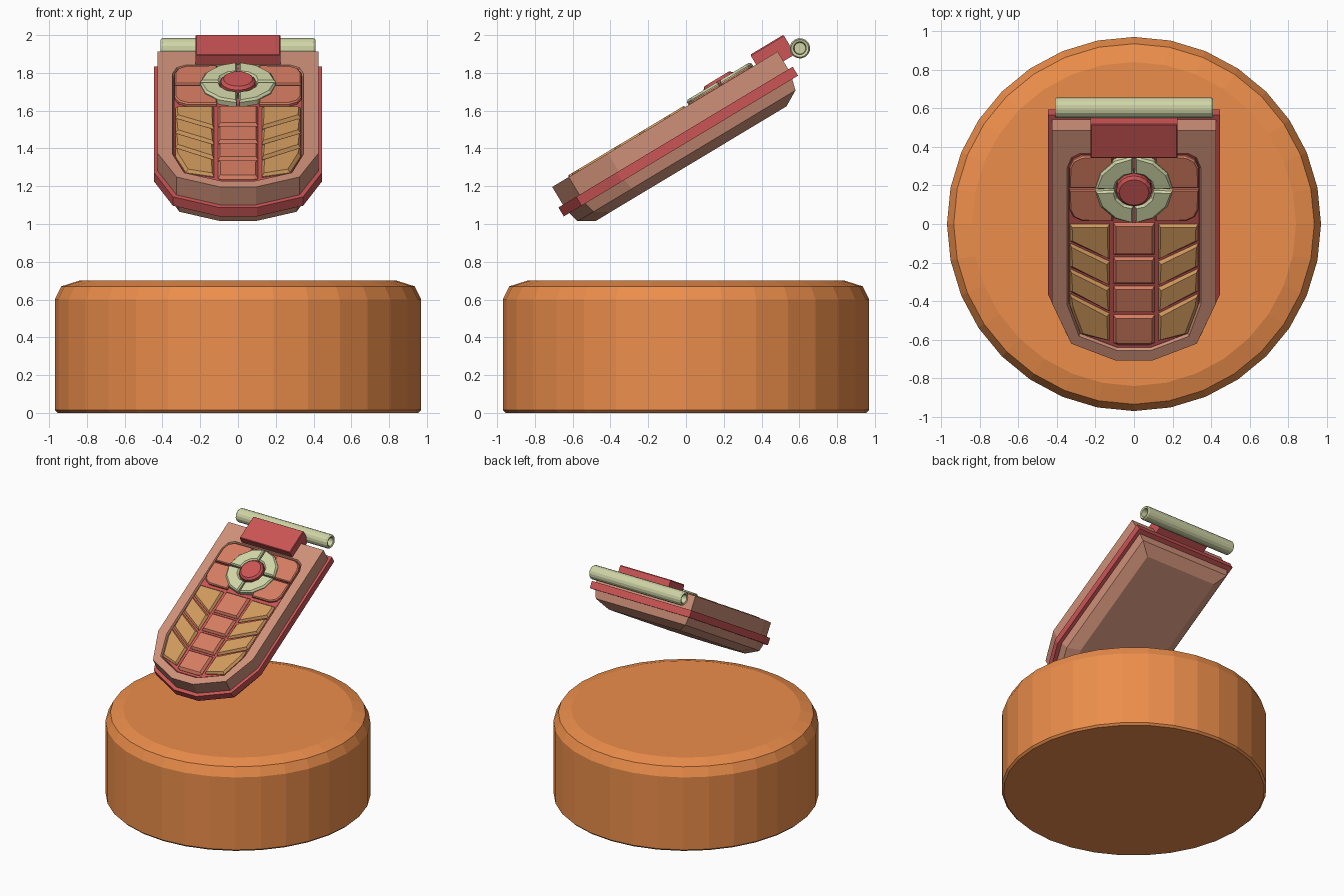
import bpy, bmesh, math
from mathutils import Matrix

if "Cube" in bpy.data.objects:
    bpy.data.objects.remove(bpy.data.objects["Cube"])

TILT = Matrix.Translation((0, 0, 1.4)) @ Matrix.Rotation(math.radians(31), 4, 'X')


def material(name, rgb):
    m = bpy.data.materials.new(name)
    m.diffuse_color = (*rgb, 1)
    m.use_nodes = True
    m.node_tree.nodes["Principled BSDF"].inputs["Base Color"].default_value = m.diffuse_color
    return m


ORANGE = material("orange", (0.84, 0.27, 0.07))
SKIN = material("shell_tan", (0.62, 0.28, 0.19))
RED = material("red", (0.60, 0.09, 0.09))
SALMON = material("salmon", (0.66, 0.20, 0.12))
GOLD = material("gold", (0.63, 0.32, 0.11))
PALE = material("pale_green", (0.62, 0.66, 0.38))


def finish(bm, name, mat, matrix=TILT):
    bmesh.ops.recalc_face_normals(bm, faces=bm.faces)
    me = bpy.data.meshes.new(name)
    bm.to_mesh(me)
    bm.free()
    me.materials.append(mat)
    ob = bpy.data.objects.new(name, me)
    bpy.context.collection.objects.link(ob)
    ob.matrix_world = matrix
    return ob


def loft(name, rings, mat, matrix=TILT, closed=False):
    """Skin a stack of equal-length rings; cap the ends or close the loop."""
    bm = bmesh.new()
    vs = [[bm.verts.new(p) for p in r] for r in rings]
    n = len(vs[0])
    pairs = list(zip(vs, vs[1:])) + ([(vs[-1], vs[0])] if closed else [])
    for a, b in pairs:
        for i in range(n):
            j = (i + 1) % n
            bm.faces.new((a[i], a[j], b[j], b[i]))
    if not closed:
        bm.faces.new(vs[0])
        bm.faces.new(vs[-1])
    return finish(bm, name, mat, matrix)


def prism(name, pts, z0, z1, mat, bevel=0.012):
    """Extrude an outline and chamfer its top edge."""
    bm = bmesh.new()
    f = bm.faces.new([bm.verts.new((x, y, z0)) for x, y in pts])
    f.normal_update()
    if f.normal.z < 0:
        f.normal_flip()
    top = bmesh.ops.extrude_face_region(bm, geom=[f], use_keep_orig=True)["geom"]
    tf = next(g for g in top if isinstance(g, bmesh.types.BMFace))
    for v in tf.verts:
        v.co.z = z1 - bevel
    bm.normal_update()
    if tf.normal.z < 0:
        tf.normal_flip()
    bmesh.ops.inset_region(bm, faces=[tf], thickness=bevel)
    for v in tf.verts:
        v.co.z = z1
    return finish(bm, name, mat)


def mirrored(half):
    return half + [(-x, y) for x, y in reversed(half)]


def at(pts, z):
    return [(x, y, z) for x, y in pts]


def circle(r, n, z=0):
    return [(r * math.cos(2 * math.pi * i / n), r * math.sin(2 * math.pi * i / n), z) for i in range(n)]


def shrink(pts, d):
    """Pull an outline in by about d on every side."""
    return [(x * (1 - d / 0.43), (y + 0.015) * (1 - d / 0.695) - 0.015) for x, y in pts]


# Round base
loft("round_base", [circle(r, 32, z) for r, z in
     ((0.955, 0), (0.97, 0.015), (0.97, 0.60), (0.935, 0.67), (0.84, 0.70))], ORANGE, Matrix())

# Upper shell with recessed keypad well
outer = mirrored([(0.28, 0.68), (0.425, 0.68), (0.425, 0.45), (0.425, -0.367), (0.325, -0.61), (0.095, -0.712)])
inner = mirrored([(0.28, 0.54), (0.325, 0.515), (0.348, 0.45), (0.348, -0.37), (0.285, -0.565), (0.09, -0.65)])
well = shrink(inner, 0.01)
loft("upper_shell", [at(outer, 0.06), at(outer, 0.19), at(inner, 0.19), at(well, 0.17)], SKIN)
prism("keypad_plate", well, 0.15, 0.178, RED, 0.002)

# Rim band and lower shell
rim = mirrored([(0.445, 0.707), (0.445, -0.38), (0.345, -0.63), (0.1, -0.74)])
loft("rim_band", [at(rim, 0.025), at(rim, 0.08)], RED)
low = mirrored([(0.42, 0.675), (0.42, -0.367), (0.325, -0.61), (0.095, -0.71)])
loft("lower_shell", [at(shrink(low, 0.105), -0.083), at(shrink(low, 0.02), -0.035), at(low, 0.04)], SKIN)

# Centre column of keys
for i, (a, b) in enumerate([(0.117, -0.075), (-0.09, -0.25), (-0.265, -0.425), (-0.44, -0.61)]):
    end = [(-0.107, b), (0.107, b)]
    if i == 3:
        end = [(-0.107, b), (-0.08, b - 0.012), (0.08, b - 0.012), (0.107, b)]
    prism(f"centre_key_{i + 1}", end + [(0.107, a), (-0.107, a)], 0.16, 0.199, SALMON, 0.018)

# Slanted side keys and side panels, mirrored left and right
XI, XO, G = 0.127, 0.332, 0.008
lines = [(0.117, 0.117), (-0.11, 0.0), (-0.268, -0.155), (-0.425, -0.305)]
for s, side in ((1, "right"), (-1, "left")):
    for i in range(4):
        a = lines[i]
        if i < 3:
            b = lines[i + 1]
            pts = [(XI, a[0] - G), (XI, b[0] + G), (XO, b[1] + G), (XO, a[1] - G)]
        else:
            pts = [(XI, a[0] - G), (XI, -0.595), (0.275, -0.555), (XO, -0.385), (XO, a[1] - G)]
        prism(f"{side}_side_key_{i + 1}", [(s * x, y) for x, y in pts], 0.16, 0.199, GOLD, 0.016)
    for d, lvl in ((1, "upper"), (-1, "lower")):
        pts = [(0.11, 0.006), (0.335, 0.006), (0.335, 0.125), (0.315, 0.17), (0.27, 0.195), (0.11, 0.195)]
        prism(f"{side}_{lvl}_panel", [(s * x, 0.33 + d * y) for x, y in pts], 0.16, 0.199, SALMON, 0.008)

# Four-part navigation ring
for q in range(4):
    angs = [math.radians(90 * q + a) for a in (2, 30, 60, 88)]
    pts = [(0.2 * math.cos(a), 0.33 + 0.2 * math.sin(a)) for a in angs]
    pts += [(0.1 * math.cos(a), 0.33 + 0.1 * math.sin(a)) for a in reversed(angs)]
    prism(f"ring_segment_{q + 1}", pts, 0.16, 0.217, PALE, 0.012)
prism("ring_centre", [(x, y + 0.33) for x, y, _ in circle(0.092, 16)], 0.16, 0.232, RED, 0.015)

# Hinge block and hollow hinge rod
prism("hinge_block", [(-0.225, 0.547), (0.225, 0.547), (0.225, 0.752), (-0.225, 0.752)], 0.13, 0.25, RED, 0.006)
ROD = TILT @ Matrix.Translation((0, 0.79, 0.144)) @ Matrix.Rotation(math.radians(90), 4, 'Y')
loft("hinge_rod", [circle(r, 16, z) for r, z in
     ((0.03, -0.36), (0.034, -0.405), (0.047, -0.41), (0.054, -0.40),
      (0.054, 0.40), (0.047, 0.41), (0.034, 0.405), (0.03, 0.36))], PALE, ROD)
